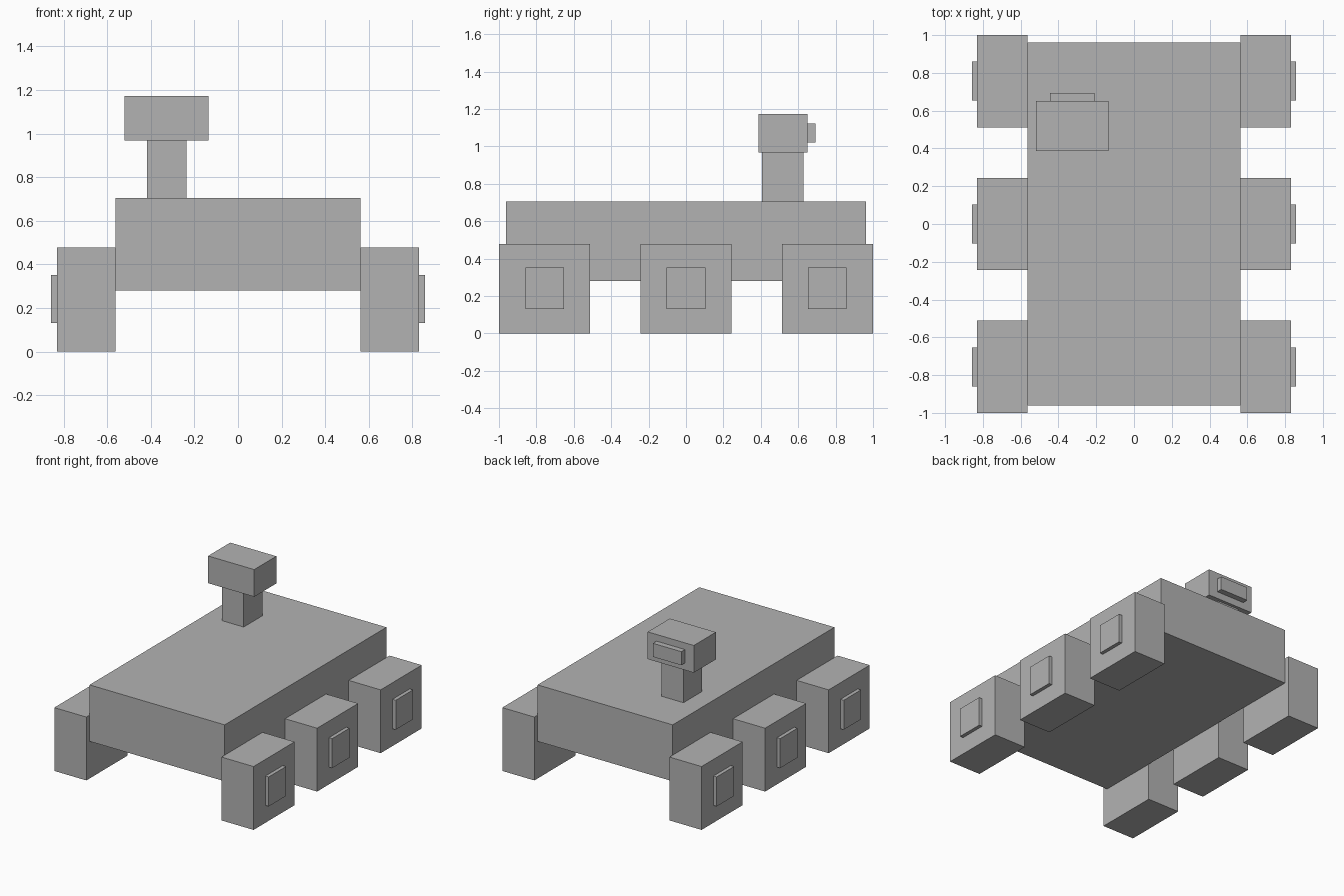
import bpy

if "Cube" in bpy.data.objects:
    bpy.data.objects.remove(bpy.data.objects["Cube"])

# Single flat colour
grey = bpy.data.materials.new("light grey")
grey.diffuse_color = (0.45, 0.45, 0.45, 1.0)
grey.use_nodes = True
grey.node_tree.nodes["Principled BSDF"].inputs["Base Color"].default_value = grey.diffuse_color


def box(name, x, y, z):
    """Box from (min, max) ranges on each axis."""
    size = [r[1] - r[0] for r in (x, y, z)]
    centre = [(r[0] + r[1]) / 2 for r in (x, y, z)]
    bpy.ops.mesh.primitive_cube_add(size=1, location=centre)
    ob = bpy.context.object
    ob.name = name
    ob.scale = size
    bpy.ops.object.transform_apply(location=False, rotation=False, scale=True)
    ob.data.materials.append(grey)
    return ob


# Main body
box("body", (-0.563, 0.563), (-0.962, 0.962), (0.28, 0.705))

# Three square wheels with hub plates on each side
for side, s in (("left", -1), ("right", 1)):
    for row, y in (("front", -0.756), ("middle", 0.0), ("rear", 0.756)):
        wheel_x = sorted((s * 0.563, s * 0.83))
        hub_x = sorted((s * 0.83, s * 0.857))
        box(f"{row}_{side}_wheel", wheel_x, (y - 0.244, y + 0.244), (0.0, 0.477))
        box(f"{row}_{side}_hub", hub_x, (y - 0.103, y + 0.103), (0.13, 0.352))

# Mast, camera head and lens on the rear left corner
box("mast", (-0.418, -0.237), (0.406, 0.627), (0.705, 0.967))
box("camera_head", (-0.52, -0.136), (0.387, 0.65), (0.967, 1.172))
box("camera_lens", (-0.446, -0.21), (0.65, 0.693), (1.02, 1.122))
